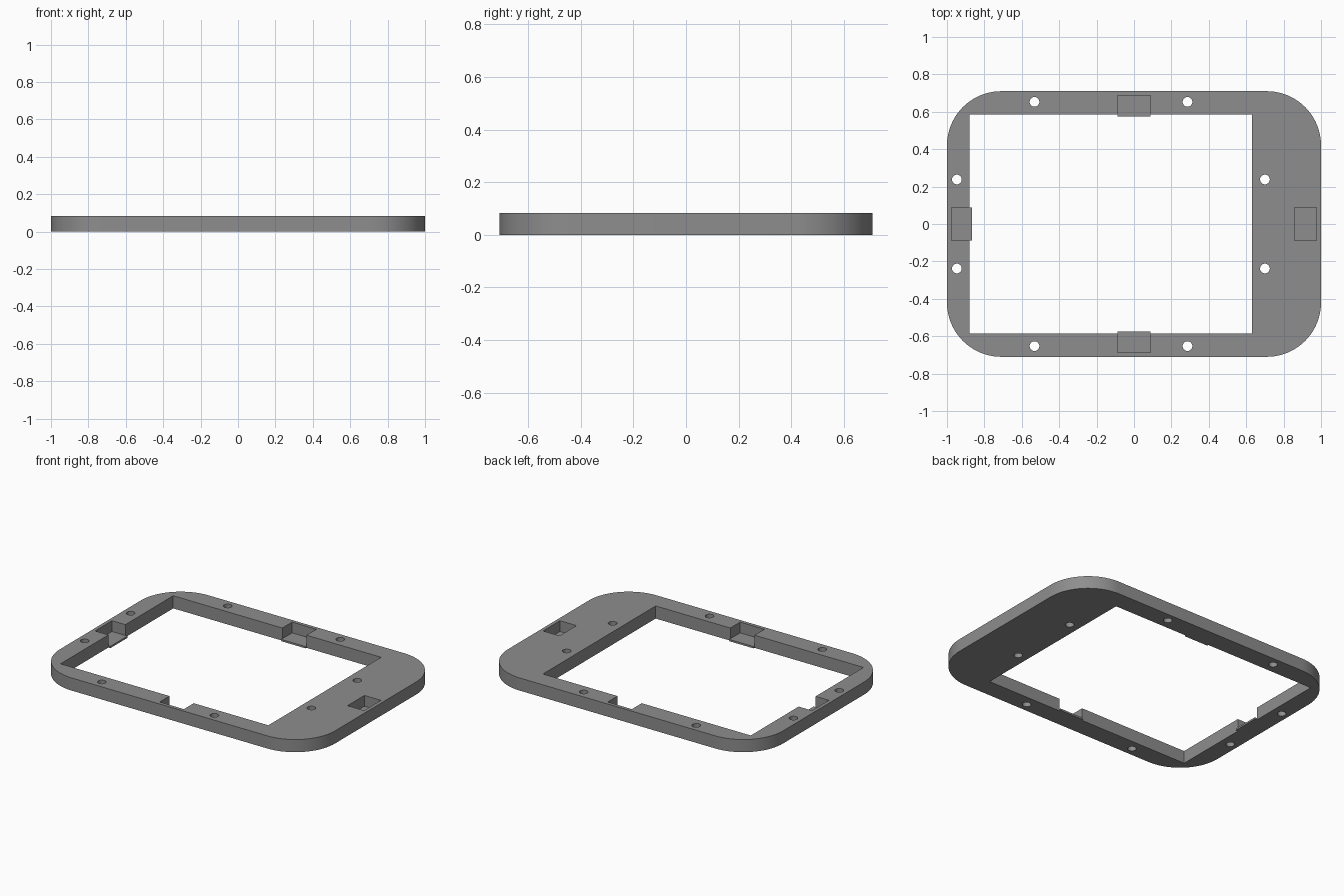
import bpy, bmesh, math

if "Cube" in bpy.data.objects:
    bpy.data.objects.remove(bpy.data.objects["Cube"])

H = 0.083          # frame thickness
FLOOR = 0.012      # thickness left under the pockets

grey = bpy.data.materials.new("mid grey")
grey.diffuse_color = (0.27, 0.27, 0.27, 1)
grey.use_nodes = True
grey.node_tree.nodes["Principled BSDF"].inputs["Base Color"].default_value = grey.diffuse_color


def prism(name, outline, z0, z1):
    """Extrude a closed 2D outline between two heights."""
    bm = bmesh.new()
    face = bm.faces.new([bm.verts.new((x, y, z0)) for x, y in outline])
    top = bmesh.ops.extrude_face_region(bm, geom=[face])["geom"]
    bmesh.ops.translate(bm, vec=(0, 0, z1 - z0),
                        verts=[v for v in top if isinstance(v, bmesh.types.BMVert)])
    bmesh.ops.recalc_face_normals(bm, faces=bm.faces)
    mesh = bpy.data.meshes.new(name)
    bm.to_mesh(mesh)
    bm.free()
    mesh.materials.append(grey)
    ob = bpy.data.objects.new(name, mesh)
    bpy.context.collection.objects.link(ob)
    return ob


def box(name, x0, x1, y0, y1, z0, z1):
    return prism(name, [(x0, y0), (x1, y0), (x1, y1), (x0, y1)], z0, z1)


def arc(cx, cy, r, start, sweep, n):
    return [(cx + r * math.cos(start + sweep * i / n),
             cy + r * math.sin(start + sweep * i / n)) for i in range(n + 1)]


def cut(target, cutter):
    bpy.context.view_layer.objects.active = target
    mod = target.modifiers.new("cut", 'BOOLEAN')
    mod.operation, mod.solver, mod.object = 'DIFFERENCE', 'EXACT', cutter
    bpy.ops.object.modifier_apply(modifier=mod.name)
    bpy.data.objects.remove(cutter)


# Rounded slab
R, W, D = 0.29, 1.0, 0.71
outline = []
for k, (sx, sy) in enumerate([(1, 1), (-1, 1), (-1, -1), (1, -1)]):
    outline += arc(sx * (W - R), sy * (D - R), R, k * math.pi / 2, math.pi / 2, 20)
frame = prism("frame", outline, 0, H)

# Window opening, offset to the left
cut(frame, box("window_cutter", -0.88, 0.63, -0.585, 0.585, -0.1, 0.2))

# Pockets: three open into the window, the right one is closed
P = 0.088
for x0, x1, y0, y1 in [(-P, P, 0.575, 0.687), (-P, P, -0.687, -0.575),
                       (-0.977, -0.865, -P, P), (0.857, 0.977, -P, P)]:
    cut(frame, box("pocket_cutter", x0, x1, y0, y1, FLOOR, 0.2))

# Screw holes
for x, y in [(-0.532, 0.653), (0.286, 0.653), (-0.947, 0.238), (0.70, 0.238)]:
    for s in (1, -1):
        ring = arc(x, s * y, 0.026, 0, 2 * math.pi, 32)[:-1]
        cut(frame, prism("hole_cutter", ring, -0.1, 0.2))

# Pocket floors stick out slightly into the window
box("back_tab", -P, P, 0.575, 0.585, 0, FLOOR)
box("front_tab", -P, P, -0.585, -0.575, 0, FLOOR)
box("left_tab", -0.88, -0.865, -P, P, 0, FLOOR)

# Smooth the round walls, keep the edges crisp
bpy.ops.object.select_all(action='DESELECT')
frame.select_set(True)
bpy.context.view_layer.objects.active = frame
bpy.ops.object.shade_smooth_by_angle(angle=math.radians(30))
